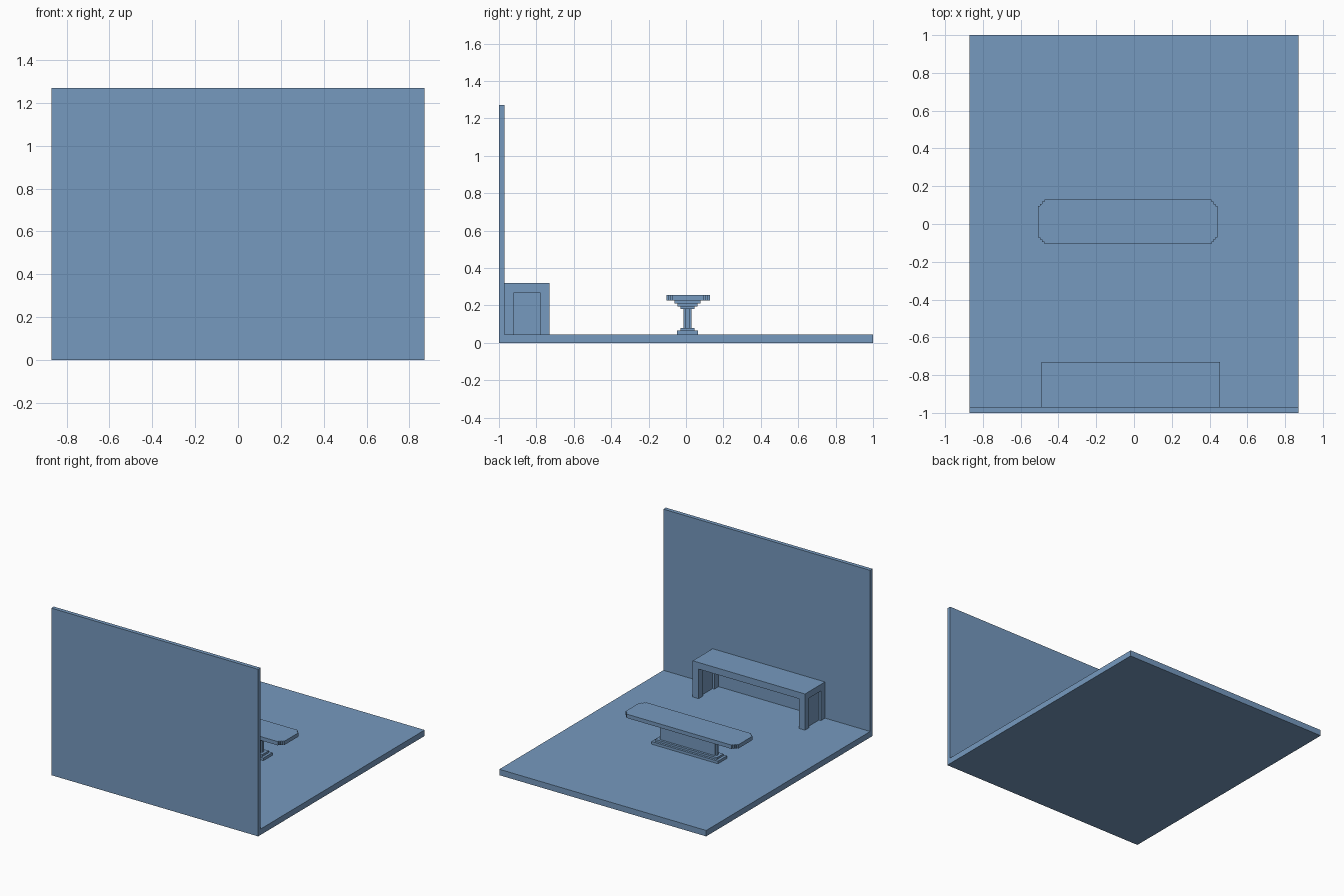
import bpy, bmesh

cube = bpy.data.objects.get("Cube")
if cube:
    bpy.data.objects.remove(cube, do_unlink=True)

# Single flat colour
blue = bpy.data.materials.new("soft_blue")
blue.use_nodes = True
colour = (0.18, 0.32, 0.52, 1.0)
blue.diffuse_color = colour
blue.node_tree.nodes["Principled BSDF"].inputs["Base Color"].default_value = colour


def prism(name, outline, z0, z1):
    """Extrude a closed (x, y) outline from z0 to z1."""
    bm = bmesh.new()
    face = bm.faces.new([bm.verts.new((x, y, z0)) for x, y in outline])
    ext = bmesh.ops.extrude_face_region(bm, geom=[face])
    top = [v for v in ext["geom"] if isinstance(v, bmesh.types.BMVert)]
    bmesh.ops.translate(bm, vec=(0, 0, z1 - z0), verts=top)
    bmesh.ops.recalc_face_normals(bm, faces=bm.faces[:])
    mesh = bpy.data.meshes.new(name)
    bm.to_mesh(mesh)
    bm.free()
    mesh.materials.append(blue)
    obj = bpy.data.objects.new(name, mesh)
    bpy.context.collection.objects.link(obj)
    return obj


def box(name, x0, x1, y0, y1, z0, z1):
    return prism(name, [(x0, y0), (x1, y0), (x1, y1), (x0, y1)], z0, z1)


def stepped(name, cx, cy, hx, hy, z0, z1, steps=0, size=0.01):
    """Rectangle prism whose corners are cut into small stairs."""
    corner = [(hx, hy - steps * size)]
    for i in range(1, steps + 1):
        corner.append((hx - i * size, hy - (steps - i + 1) * size))
        corner.append((hx - i * size, hy - (steps - i) * size))
    pts = []
    for sx, sy in ((1, 1), (-1, 1), (-1, -1), (1, -1)):
        quarter = [(cx + sx * x, cy + sy * y) for x, y in corner]
        pts += quarter if sx * sy > 0 else quarter[::-1]
    return prism(name, pts, z0, z1)


FLOOR = 0.045

# Room shell
box("floor", -0.87, 0.87, -1, 1, 0, FLOOR)
box("wall", -0.87, 0.87, -1, -0.97, FLOOR, 1.27)

# Counter against the wall: slab, corner posts and thin end panels
X0, X1, Y0, Y1, POST = -0.49, 0.455, -0.97, -0.73, 0.05
UNDER = 0.27
box("counter_top", X0, X1, Y0, Y1, UNDER, 0.32)
for side, x in (("right", X0), ("left", X1 - POST)):
    for end, y in (("front", Y0), ("back", Y1 - POST)):
        box(f"counter_post_{side}_{end}", x, x + POST, y, y + POST, FLOOR, UNDER)
    box(f"counter_panel_{side}", x + 0.016, x + POST - 0.016,
        Y0 + POST, Y1 - POST, FLOOR, UNDER)

# Pedestal table: name, half x, half y, bottom, top, corner steps
CX, CY = -0.033, 0.008
tiers = [
    ("table_foot", 0.28, 0.055, FLOOR, 0.065, 0),
    ("table_foot_upper", 0.26, 0.038, 0.065, 0.08, 0),
    ("table_column", 0.24, 0.021, 0.08, 0.18, 1),
    ("table_collar_lower", 0.26, 0.038, 0.18, 0.195, 0),
    ("table_collar_middle", 0.275, 0.053, 0.195, 0.21, 0),
    ("table_collar_upper", 0.295, 0.07, 0.21, 0.226, 0),
]
for name, hx, hy, z0, z1, steps in tiers:
    stepped(name, CX, CY, hx, hy, z0, z1, steps)
stepped("table_top", CX, 0.012, 0.475, 0.117, 0.226, 0.255, 3, 0.011)
